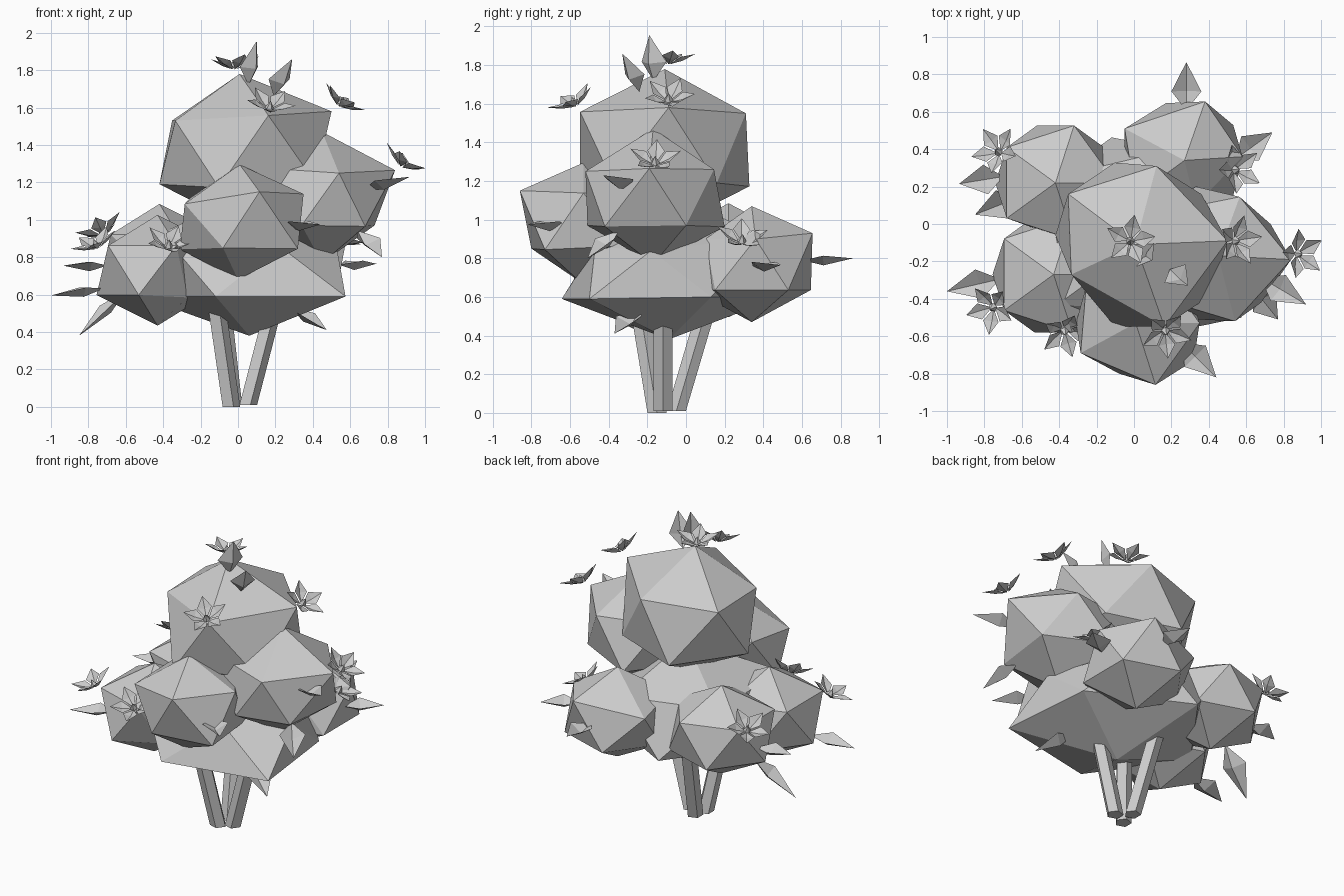
import bpy
from math import sin, cos, pi, radians
from mathutils import Vector, Matrix

UP = Vector((0, 0, 1))


def make(name, verts, faces):
    me = bpy.data.meshes.new(name)
    me.from_pydata([tuple(v) for v in verts], [], faces)
    ob = bpy.data.objects.new(name, me)
    bpy.context.collection.objects.link(ob)
    return ob


def blob(name, c, r, rz, tilt=0, pulls=()):
    # squashed icosahedron; "pulls" drag the nearest corner to a given point
    bpy.ops.mesh.primitive_ico_sphere_add(subdivisions=1, radius=1)
    ob = bpy.context.object
    ob.name = name
    ob.data.transform(Matrix.Translation(c) @ Matrix.Rotation(radians(tilt), 4, 'Y')
                      @ Matrix.Diagonal((r, r, rz, 1)))
    for p in map(Vector, pulls):
        min(ob.data.vertices, key=lambda v: (v.co - p).length).co = p


def leaf(name, base, tip, width=0.16, side=None):
    # folded kite
    b, t = Vector(base), Vector(tip)
    d = t - b
    s = Vector(side) if side else d.cross(UP).normalized()
    n = s.cross(d).normalized()
    if n.z < 0:
        n = -n
    b = b - d * 0.1
    m = b + (t - b) * 0.4
    s = s * width / 2
    verts = [b, m + s + n * 0.02, t, m - s + n * 0.02, m - n * 0.03]
    make(name, verts, [(0, 1, 4), (1, 2, 4), (2, 3, 4), (3, 0, 4)])


def flower(name, c, out, spin=0.0):
    # five cupped petals around a small pointed centre
    q = Vector(out).to_track_quat('Z', 'Y').to_matrix().to_4x4()
    M = Matrix.Translation(c) @ q
    verts, faces = [], []

    def pt(r, a, z):
        return M @ Vector((r * cos(a), r * sin(a), z))
    for i in range(5):
        a = spin + i * 2 * pi / 5
        k = len(verts)
        verts += [pt(0.01, a, -0.025), pt(0.082, a - 0.58, 0.015), pt(0.138, a, 0.04),
                  pt(0.082, a + 0.58, 0.015), pt(0.072, a, -0.002)]
        faces += [(k, k + 1, k + 4), (k + 1, k + 2, k + 4),
                  (k + 2, k + 3, k + 4), (k + 3, k, k + 4)]
    k = len(verts)
    verts += [pt(0.025, i * 2 * pi / 5, -0.015) for i in range(5)] + [pt(0, 0, 0.03)]
    faces += [(k + i, k + (i + 1) % 5, k + 5) for i in range(5)]
    make(name, verts, faces)


def stem(name, base, top, r=0.052, n=5):
    b, t = Vector(base), Vector(top)
    ring = [Vector((r * cos(i * 2 * pi / n), r * sin(i * 2 * pi / n), 0)) for i in range(n)]
    verts = [b + v for v in ring] + [t + v for v in ring]
    faces = [(i, (i + 1) % n, n + (i + 1) % n, n + i) for i in range(n)]
    make(name, verts, faces + [tuple(range(n))[::-1], tuple(range(n, 2 * n))])


# Foliage masses
blob("foliage_crown", (0.03, -0.11, 1.365), 0.515, 0.415, -3,
     [(0.5, -0.09, 1.58), (0.12, 0.31, 1.55), (-0.42, -0.06, 1.19),
      (-0.335, -0.27, 1.53), (0.36, 0.16, 1.19)])
blob("foliage_front", (0.02, -0.53, 0.99), 0.375, 0.305, -2,
     [(0.32, -0.73, 0.845), (-0.285, -0.69, 1.085), (-0.08, -0.80, 0.85),
      (0.115, -0.86, 1.15), (0.0, -0.55, 0.68)])
blob("foliage_right", (0.45, -0.17, 1.12), 0.435, 0.35, 0,
     [(0.84, -0.19, 1.265), (0.565, 0.145, 1.26), (0.73, 0.0, 0.97),
      (0.68, -0.42, 0.965), (0.54, -0.52, 1.25), (0.34, -0.51, 0.97)])
blob("foliage_back_right", (0.27, 0.34, 0.77), 0.36, 0.30, 0,
     [(-0.05, 0.51, 0.87), (0.38, 0.655, 0.93), (0.58, 0.36, 0.90), (0.33, 0.10, 0.90)])
blob("foliage_back_left", (-0.42, 0.22, 0.79), 0.36, 0.295, 0, [(-0.43, -0.06, 0.66)])
blob("foliage_front_left", (-0.43, -0.27, 0.73), 0.365, 0.296, 0, [(-0.27, -0.42, 0.585)])
blob("foliage_base", (0.06, -0.09, 0.76), 0.65, 0.38, 0,
     [(0.575, -0.50, 0.59), (0.51, 0.13, 0.60), (0.53, -0.18, 0.84),
      (0.21, 0.40, 0.91), (0.22, -0.47, 0.86)])

# Stems
stem("stem_right", (0.05, -0.12, 0.01), (0.19, -0.12, 0.55))
stem("stem_front", (-0.04, -0.15, 0.0), (-0.12, -0.24, 0.55))
stem("stem_back", (-0.03, -0.05, 0.01), (-0.09, 0.11, 0.55))

# Flowers
for i, (c, out) in enumerate([
    ((-0.02, -0.09, 1.83), (-0.05, 0.1, 1)),
    ((0.17, -0.58, 1.61), (0.15, -0.45, 0.85)),
    ((0.55, -0.09, 1.63), (0.55, 0.0, 0.8)),
    ((0.885, -0.16, 1.305), (0.55, 0.0, 0.8)),
    ((-0.76, -0.45, 0.87), (-0.4, -0.25, 0.9)),
    ((-0.37, -0.58, 0.87), (0.1, -0.5, 0.8)),
    ((0.55, 0.29, 0.90), (0.5, 0.1, 0.8)),
    ((-0.73, 0.39, 0.94), (-0.4, 0.3, 0.85)),
]):
    flower("flower_%d" % (i + 1), c, out, 0.3 + i * 0.4)

# Leaves
for i, (b, t) in enumerate([
    ((0.70, -0.30, 1.17), (0.92, -0.43, 1.23)),
    ((0.65, -0.36, 0.93), (0.77, -0.51, 0.80)),
    ((0.27, -0.65, 0.97), (0.44, -0.82, 0.975)),
    ((0.56, 0.36, 0.76), (0.74, 0.49, 0.765)),
    ((0.28, 0.63, 0.79), (0.28, 0.865, 0.80)),
    ((0.30, -0.25, 0.52), (0.475, -0.37, 0.41)),
    ((-0.74, -0.30, 0.63), (-1.0, -0.36, 0.595)),
    ((-0.72, 0.25, 0.755), (-0.935, 0.215, 0.755)),
    ((-0.62, 0.14, 0.60), (-0.85, 0.05, 0.38)),
]):
    leaf("leaf_%d" % (i + 1), b, t)
leaf("top_leaf_tall", (0.06, -0.17, 1.74), (0.10, -0.19, 1.955), 0.16, (0.6, 0.8, 0))
leaf("top_leaf_short", (0.20, -0.25, 1.68), (0.29, -0.33, 1.86), 0.15, (0.75, 0.66, 0))
